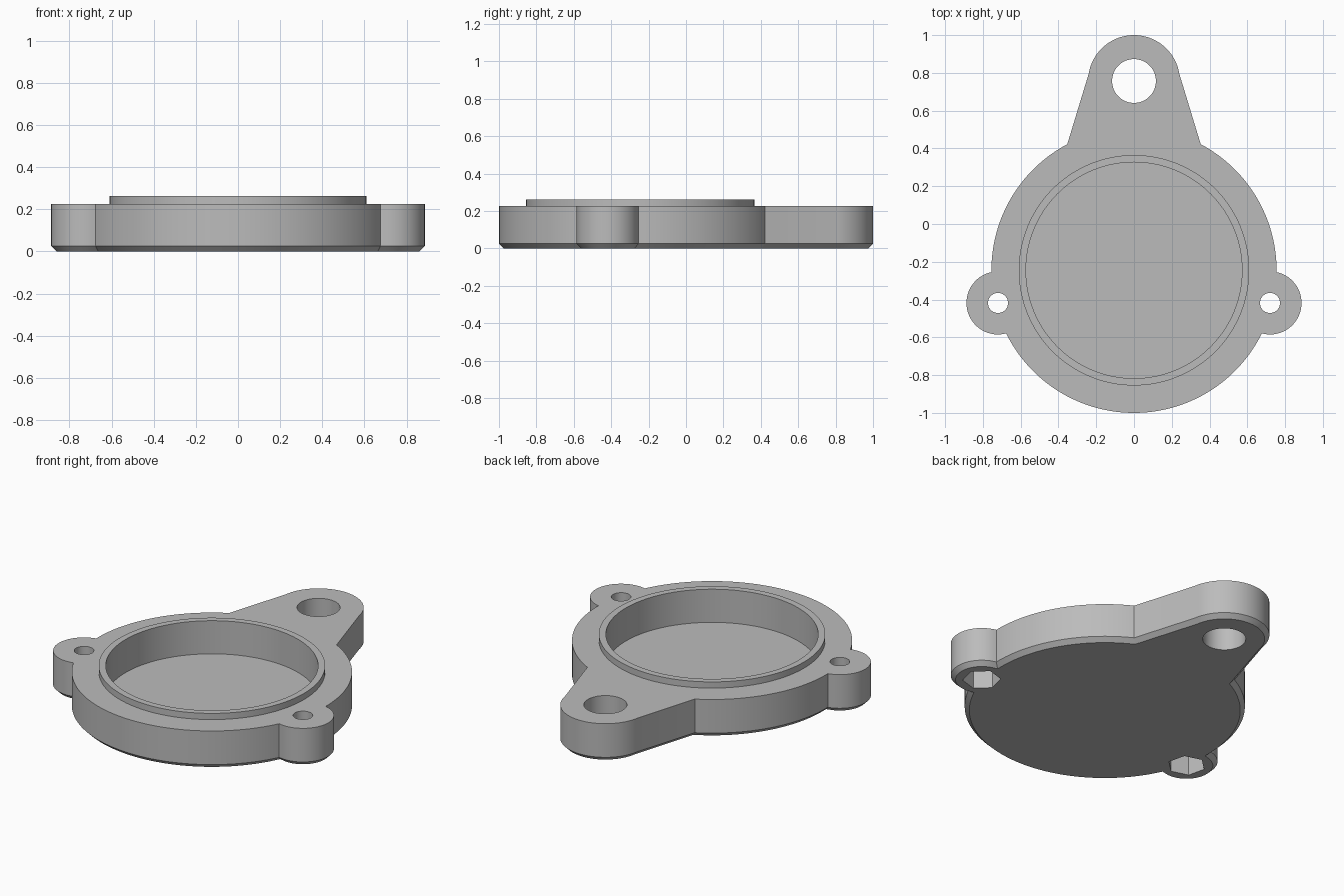
import bpy, bmesh
from math import acos, atan2, cos, sin, pi, hypot, radians

if "Cube" in bpy.data.objects:
    bpy.data.objects.remove(bpy.data.objects["Cube"], do_unlink=True)

# Main dimensions
CENTRE_Y, BODY_R = -0.245, 0.755
LUG_Y, LUG_R = 0.757, 0.243
EAR_X, EAR_Y, EAR_R = 0.72, -0.418, 0.167
BODY_TOP, RIM_TOP, FLOOR, CHAMFER = 0.225, 0.262, 0.065, 0.025

grey = bpy.data.materials.new("plain grey")
grey.use_nodes = True
grey.diffuse_color = (0.5, 0.5, 0.5, 1)
grey.node_tree.nodes["Principled BSDF"].inputs["Base Color"].default_value = (0.5, 0.5, 0.5, 1)


def arc(x, y, r, start, end, steps):
    angles = [start + (end - start) * i / steps for i in range(steps + 1)]
    return [(x + r * cos(a), y + r * sin(a)) for a in angles]


def prism(name, points, z0, z1, chamfer=0):
    """Extrude a closed outline, optionally chamfering its bottom edge."""
    bm = bmesh.new()
    base = bm.faces.new([bm.verts.new((x, y, z0)) for x, y in points])
    top = bmesh.ops.extrude_face_region(bm, geom=[base], use_keep_orig=True)["geom"]
    for v in top:
        if isinstance(v, bmesh.types.BMVert):
            v.co.z = z1
    bmesh.ops.recalc_face_normals(bm, faces=bm.faces[:])
    if chamfer:
        rim = [e for e in bm.edges if all(abs(v.co.z - z0) < 1e-5 for v in e.verts)]
        bmesh.ops.bevel(bm, geom=rim, offset=chamfer, offset_type='OFFSET',
                        segments=1, affect='EDGES', clamp_overlap=False)
    mesh = bpy.data.meshes.new(name)
    bm.to_mesh(mesh)
    bm.free()
    mesh.materials.append(grey)
    obj = bpy.data.objects.new(name, mesh)
    bpy.context.collection.objects.link(obj)
    return obj


def disc(name, x, y, r, z0, z1, sides=64, turn=0):
    return prism(name, arc(x, y, r, turn, turn + 2 * pi, sides)[:-1], z0, z1)


def combine(target, tool, operation):
    """Apply a boolean and discard the tool."""
    tool.hide_render = True
    bpy.context.view_layer.objects.active = target
    mod = target.modifiers.new(tool.name, 'BOOLEAN')
    mod.operation, mod.solver, mod.object = operation, 'EXACT', tool
    bpy.ops.object.modifier_apply(modifier=mod.name)
    bpy.data.objects.remove(tool, do_unlink=True)


# Right half of the outline: body arc, ear, body arc, tapered lug
dist = hypot(EAR_X, EAR_Y - CENTRE_Y)
ear_dir = atan2(EAR_Y - CENTRE_Y, EAR_X)
alpha = acos((BODY_R**2 + dist**2 - EAR_R**2) / (2 * BODY_R * dist))
beta = acos((EAR_R**2 + dist**2 - BODY_R**2) / (2 * EAR_R * dist))
half = arc(0, CENTRE_Y, BODY_R, -pi / 2, ear_dir - alpha, 32)
half += arc(EAR_X, EAR_Y, EAR_R, ear_dir - pi + beta, ear_dir + pi - beta, 32)[1:]
half += arc(0, CENTRE_Y, BODY_R, ear_dir + alpha, radians(62.1), 32)[1:]
half += arc(0, LUG_Y, LUG_R, radians(9), pi / 2, 20)
outline = half + [(-x, y) for x, y in reversed(half[1:-1])]

# Body with raised rim and round recess
housing = prism("housing", outline, 0, BODY_TOP, CHAMFER)
combine(housing, disc("rim", 0, CENTRE_Y, 0.61, 0.15, RIM_TOP, 128), 'UNION')
combine(housing, disc("recess", 0, CENTRE_Y, 0.572, FLOOR, 0.4, 128), 'DIFFERENCE')

# Lug hole, ear holes and hexagonal nut pockets underneath
combine(housing, disc("lug_hole", 0, LUG_Y, 0.116, -0.1, 0.4), 'DIFFERENCE')
for side in (-1, 1):
    turn = side * (ear_dir + pi / 6)
    combine(housing, disc("ear_hole", side * EAR_X, EAR_Y, 0.053, -0.1, 0.4, 48), 'DIFFERENCE')
    combine(housing, disc("nut_pocket", side * EAR_X, EAR_Y, 0.103, -0.1, 0.12, 6, turn), 'DIFFERENCE')

bpy.ops.object.select_all(action='DESELECT')
housing.select_set(True)
bpy.context.view_layer.objects.active = housing
bpy.ops.object.shade_smooth_by_angle(angle=radians(25))
